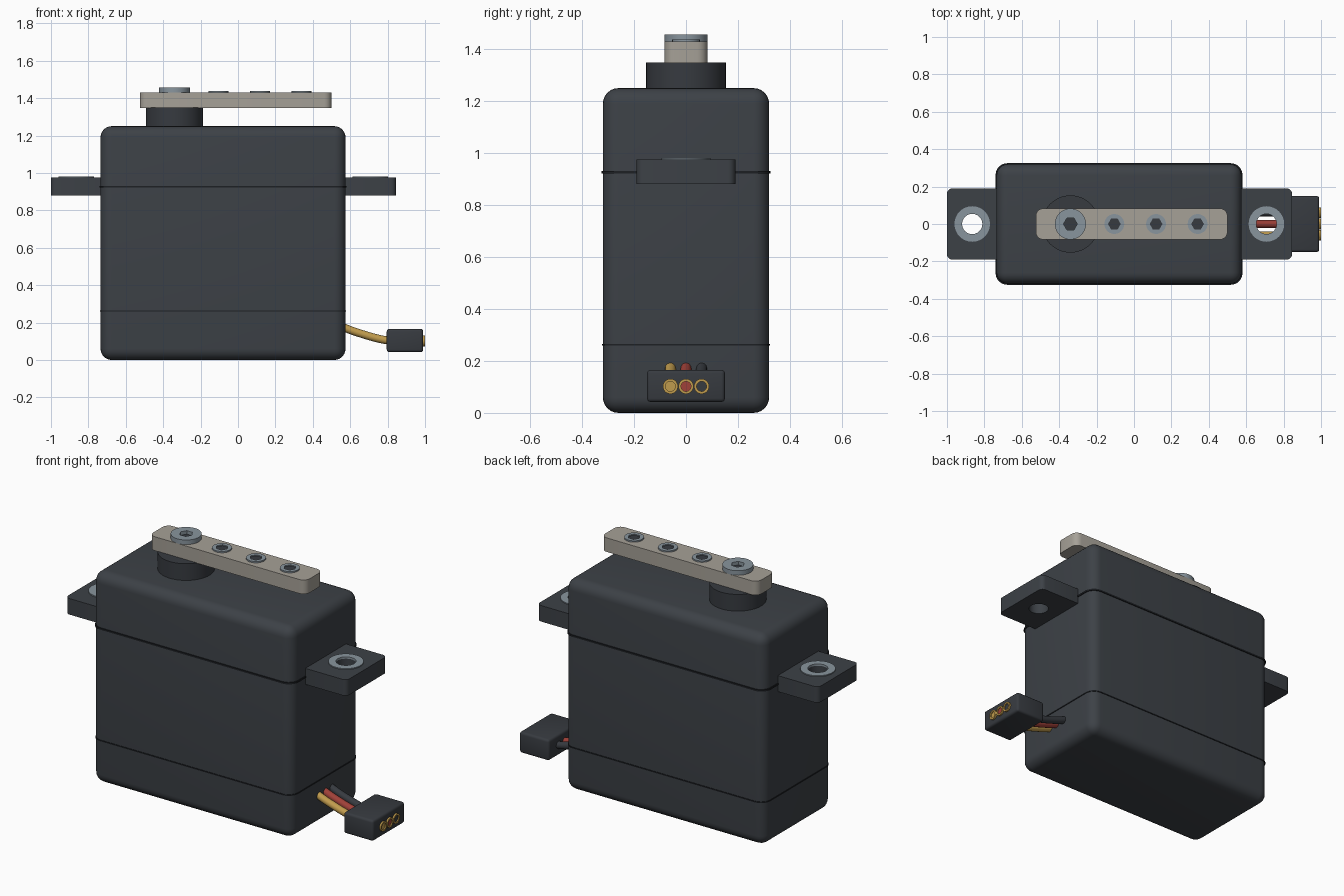
import bpy
import bmesh
import math

if "Cube" in bpy.data.objects:
    bpy.data.objects.remove(bpy.data.objects["Cube"], do_unlink=True)


def material(name, r, g, b):
    m = bpy.data.materials.new(name)
    m.use_nodes = True
    m.diffuse_color = (r, g, b, 1)
    m.node_tree.nodes["Principled BSDF"].inputs["Base Color"].default_value = (r, g, b, 1)
    return m


CASE = material("charcoal plastic", 0.046, 0.053, 0.062)
TRIM = material("dark plastic", 0.038, 0.043, 0.051)
SEAM = material("seam black", 0.012, 0.014, 0.017)
HORN = material("warm grey", 0.38, 0.355, 0.31)
METAL = material("steel", 0.25, 0.30, 0.34)
GOLD = material("gold", 0.53, 0.33, 0.075)
RED = material("red", 0.35, 0.052, 0.04)


def finish(bm, name, mat, angle=35):
    bmesh.ops.recalc_face_normals(bm, faces=bm.faces)
    mesh = bpy.data.meshes.new(name)
    bm.to_mesh(mesh)
    bm.free()
    mesh.materials.append(mat)
    obj = bpy.data.objects.new(name, mesh)
    bpy.context.collection.objects.link(obj)
    activate(obj)
    bpy.ops.object.shade_smooth_by_angle(angle=math.radians(angle))
    return obj


def activate(obj):
    bpy.ops.object.select_all(action="DESELECT")
    obj.select_set(True)
    bpy.context.view_layer.objects.active = obj


def block(name, mat, xs, ys, zs, radius=0.0, axis=None, segments=5):
    """Box between limits, rounding all edges or only those along one axis."""
    bm = bmesh.new()
    bmesh.ops.create_cube(bm, size=1)
    for v in bm.verts:
        for i, (lo, hi) in enumerate((xs, ys, zs)):
            v.co[i] = lo if v.co[i] < 0 else hi
    if radius:
        edges = [e for e in bm.edges if axis is None
                 or abs((e.verts[0].co - e.verts[1].co).normalized()[axis]) > 0.9]
        bmesh.ops.bevel(bm, geom=edges, offset=radius, segments=segments,
                        profile=0.5, affect="EDGES")
    return finish(bm, name, mat)


def disc(name, mat, centre, radius, height, sides=48):
    """Upright cylinder standing on its centre point."""
    x, y, z = centre
    bm = bmesh.new()
    bmesh.ops.create_cone(bm, cap_ends=True, segments=sides, radius1=radius,
                          radius2=radius, depth=height)
    bmesh.ops.translate(bm, verts=bm.verts, vec=(x, y, z + height / 2))
    return finish(bm, name, mat)


def ring(name, mat, centre, inner, outer, height, hexagon=False, along_x=False):
    """Flat ring with a round or hexagonal opening."""
    bm = bmesh.new()
    n = 48
    loops = []
    for k in range(n):
        a = math.tau * k / n
        r = inner
        if hexagon:
            r *= math.cos(math.pi / 6) / math.cos(a % (math.pi / 3) - math.pi / 6)
        row = []
        for rad, h in ((r, 0), (outer, 0), (outer, height), (r, height)):
            p = (rad * math.cos(a), rad * math.sin(a), h)
            if along_x:
                p = (p[2], p[0], p[1])
            row.append(bm.verts.new([c + d for c, d in zip(centre, p)]))
        loops.append(row)
    for k in range(n):
        a, b = loops[k], loops[(k + 1) % n]
        for j in range(4):
            i = (j + 1) % 4
            bm.faces.new((a[j], b[j], b[i], a[i]))
    return finish(bm, name, mat)


def drill(obj, cutter):
    mod = obj.modifiers.new("hole", "BOOLEAN")
    mod.operation = "DIFFERENCE"
    mod.solver = "EXACT"
    mod.object = cutter
    activate(obj)
    bpy.ops.object.modifier_apply(modifier=mod.name)
    bpy.data.objects.remove(cutter, do_unlink=True)


# Case with its two parting seams
X0, X1, Y = -0.735, 0.575, 0.32
block("case", CASE, (X0, X1), (-Y, Y), (0, 1.25), 0.06, segments=6)
for name, z, h, lip in (("upper_seam", 0.926, 0.010, 0.005), ("lower_seam", 0.262, 0.007, 0.003)):
    block(name, SEAM, (X0 - lip, X1 + lip), (-Y - lip, Y + lip),
          (z - h / 2, z + h / 2), 0.062, axis=2, segments=6)

# Mounting ears with drilled holes and washers
for side, xs, hole in (("right", (-1.0, X0 + 0.03), -0.865), ("left", (X1 - 0.03, 0.845), 0.708)):
    ear = block(side + "_ear", CASE, xs, (-0.19, 0.19), (0.88, 0.975), 0.028, axis=2)
    drill(ear, disc("ear_cutter", CASE, (hole, 0, 0.8), 0.055, 0.3))
    ring(side + "_ear_washer", METAL, (hole, 0, 0.97), 0.054, 0.095, 0.011)

# Output boss, arm and its screws
SHAFT = -0.34
disc("output_boss", TRIM, (SHAFT, 0, 1.24), 0.153, 0.109, 64)
block("output_arm", HORN, (-0.525, 0.5), (-0.083, 0.083), (1.347, 1.43), 0.04, axis=2)
ring("centre_screw", METAL, (SHAFT, 0, 1.428), 0.037, 0.083, 0.029, hexagon=True)
disc("centre_screw_socket", TRIM, (SHAFT, 0, 1.428), 0.045, 0.008)
for i, x in enumerate((-0.105, 0.118, 0.34)):
    ring(f"arm_screw_{i + 1}", METAL, (x, 0, 1.428), 0.034, 0.053, 0.010, hexagon=True)
    disc(f"arm_screw_socket_{i + 1}", TRIM, (x, 0, 1.428), 0.04, 0.004)

# Plug, with three wires running through to gold contacts
block("plug", TRIM, (0.795, 0.99), (-0.15, 0.15), (0.042, 0.166), 0.014, segments=3)
for name, mat, y in (("signal", GOLD, -0.06), ("power", RED, 0), ("ground", TRIM, 0.06)):
    curve = bpy.data.curves.new(name + "_wire", "CURVE")
    curve.dimensions = "3D"
    curve.bevel_depth = 0.021
    curve.bevel_resolution = 4
    curve.use_fill_caps = True
    spline = curve.splines.new("BEZIER")
    path = ((0.5, 0.2), (0.65, 0.143), (0.82, 0.102), (0.994, 0.102))
    spline.bezier_points.add(len(path) - 1)
    for point, (x, z) in zip(spline.bezier_points, path):
        point.co = (x, y, z)
        point.handle_left_type = point.handle_right_type = "AUTO"
    curve.materials.append(mat)
    wire = bpy.data.objects.new(name + "_wire", curve)
    bpy.context.collection.objects.link(wire)
    activate(wire)
    bpy.ops.object.convert(target="MESH")
    bpy.ops.object.shade_smooth_by_angle(angle=math.radians(40))
    ring(name + "_contact", GOLD, (0.985, y, 0.102), 0.019, 0.029, 0.015, along_x=True)
